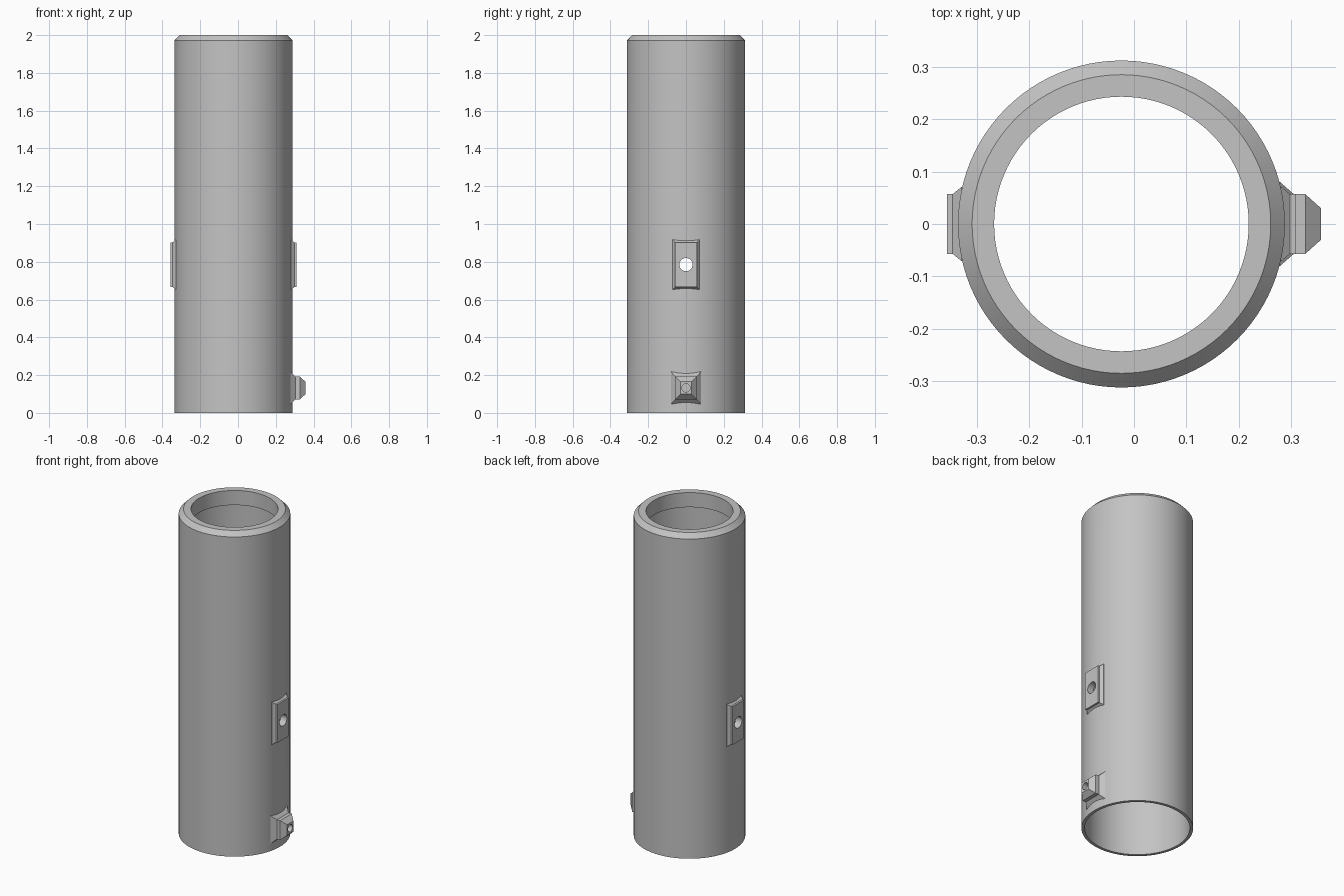
import bpy, bmesh, math
from mathutils import Matrix

if "Cube" in bpy.data.objects:
    bpy.data.objects.remove(bpy.data.objects["Cube"])

AXIS_X = -0.024      # tube axis
PAD_Z = 0.785        # height of the cross hole
NOZZLE_Z = 0.132

grey = bpy.data.materials.new("plain_grey")
grey.use_nodes = True
colour = (0.55, 0.55, 0.55, 1)
grey.diffuse_color = colour
grey.node_tree.nodes["Principled BSDF"].inputs["Base Color"].default_value = colour


def make_object(name, bm):
    bmesh.ops.recalc_face_normals(bm, faces=bm.faces)
    mesh = bpy.data.meshes.new(name)
    bm.to_mesh(mesh)
    bm.free()
    mesh.materials.append(grey)
    obj = bpy.data.objects.new(name, mesh)
    bpy.context.collection.objects.link(obj)
    obj.location.x = AXIS_X
    return obj


def loft(bm, rings, closed=False):
    """Skin equal rings of points; cap the ends or join them in a loop."""
    rows = [[bm.verts.new(p) for p in ring] for ring in rings]
    pairs = list(zip(rows, rows[1:])) + ([(rows[-1], rows[0])] if closed else [])
    for a, b in pairs:
        for i in range(len(a)):
            j = (i + 1) % len(a)
            bm.faces.new((a[i], a[j], b[j], b[i]))
    if not closed:
        bm.faces.new(rows[0])
        bm.faces.new(rows[-1])


def revolve(name, profile, sides=96):
    bm = bmesh.new()
    angles = [2 * math.pi * i / sides for i in range(sides)]
    loft(bm, [[(r * math.cos(a), r * math.sin(a), z) for a in angles]
              for r, z in profile], closed=True)
    return make_object(name, bm)


def boss(name, side, centre_z, sections):
    """Tapered block on the wall; sections are distance, half width, half height."""
    bm = bmesh.new()
    loft(bm, [[(side * d, s * w, centre_z + t * h)
               for s, t in ((-1, -1), (1, -1), (1, 1), (-1, 1))]
              for d, w, h in sections])
    return make_object(name, bm)


def drill(name, radius, start, end, z, targets):
    """Cut a round hole along x through the targets."""
    bm = bmesh.new()
    place = Matrix.Translation(((start + end) / 2, 0, z)) @ Matrix.Rotation(math.pi / 2, 4, 'Y')
    bmesh.ops.create_cone(bm, cap_ends=True, segments=32, radius1=radius, radius2=radius,
                          depth=end - start, matrix=place)
    cutter = make_object(name, bm)
    cutter.hide_render = True
    for obj in targets:
        mod = obj.modifiers.new("hole", 'BOOLEAN')
        mod.operation, mod.solver, mod.object = 'DIFFERENCE', 'EXACT', cutter
        bpy.context.view_layer.objects.active = obj
        bpy.ops.object.modifier_apply(modifier=mod.name)
    bpy.data.objects.remove(cutter)


# Hollow tube with chamfered rim and a thicker inner lip
tube = revolve("tube", [(0.312, 0), (0.312, 1.972), (0.285, 2), (0.243, 2),
                        (0.243, 1.91), (0.294, 1.91), (0.294, 0)])

# Matching pads on both sides around the cross hole
pad_sections = [(0.298, 0.071, 0.132), (0.305, 0.071, 0.132),
                (0.322, 0.057, 0.118), (0.333, 0.057, 0.118)]
pads = [boss(name, side, PAD_Z, pad_sections)
        for name, side in (("left_pad", 1), ("right_pad", -1))]

# Stepped nozzle near the base
nozzle = boss("nozzle", 1, NOZZLE_Z, [(0.298, 0.08, 0.086), (0.303, 0.08, 0.086),
                                      (0.329, 0.057, 0.06), (0.351, 0.057, 0.06),
                                      (0.381, 0.03, 0.033)])

drill("cross_hole_cutter", 0.035, -0.5, 0.5, PAD_Z, [tube] + pads)
drill("nozzle_hole_cutter", 0.022, 0.1, 0.5, NOZZLE_Z, [tube, nozzle])

# Smooth round walls, keep edges crisp
bpy.ops.object.select_all(action='DESELECT')
for obj in [tube, nozzle] + pads:
    obj.select_set(True)
bpy.context.view_layer.objects.active = tube
bpy.ops.object.shade_smooth_by_angle(angle=math.radians(25))
